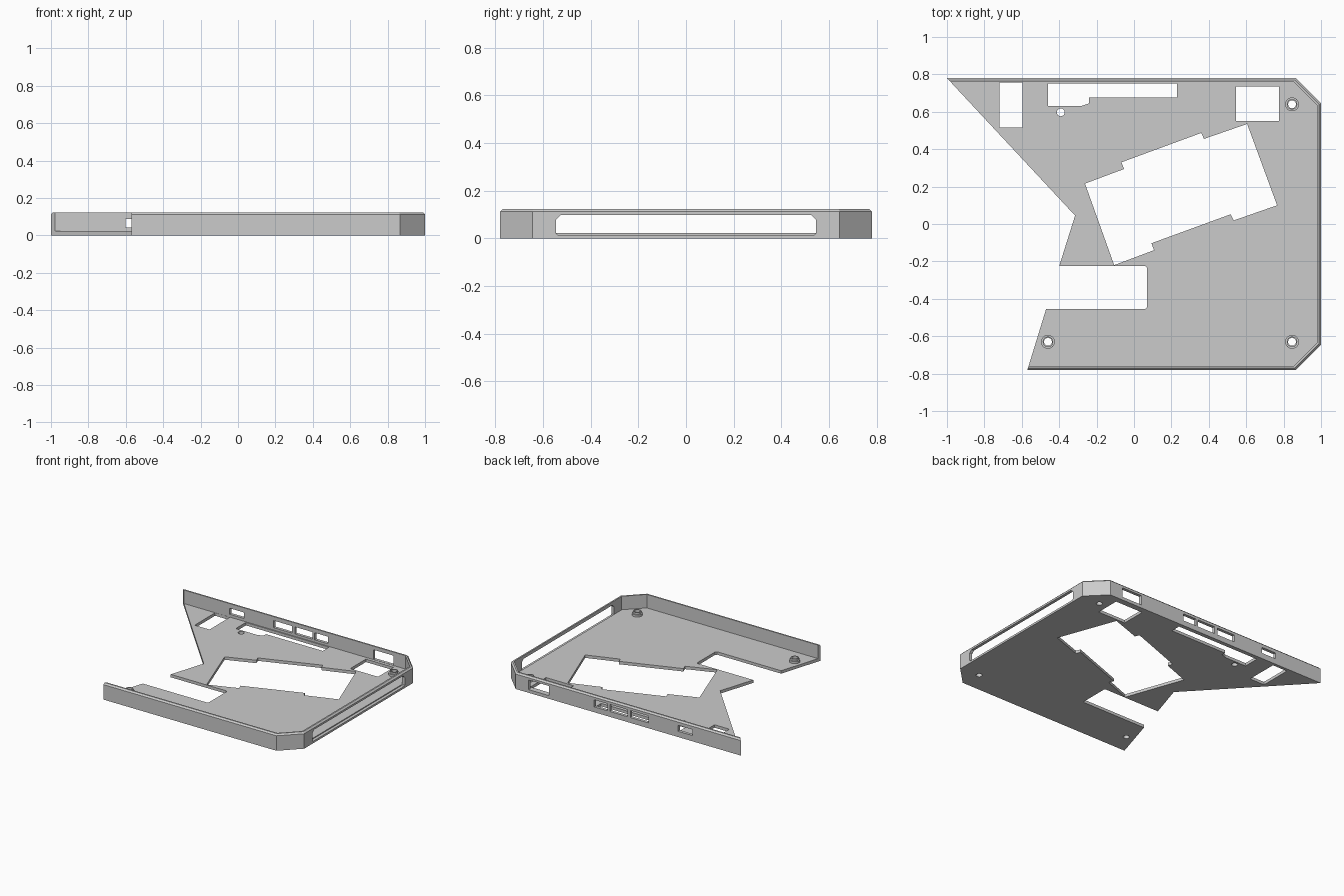
import bpy, bmesh, math
from mathutils import Matrix

old = bpy.data.objects.get("Cube")
if old:
    bpy.data.objects.remove(old, do_unlink=True)

grey = bpy.data.materials.new("light_grey")
grey.use_nodes = True
colour = (0.6, 0.6, 0.6, 1)
grey.diffuse_color = colour
grey.node_tree.nodes["Principled BSDF"].inputs["Base Color"].default_value = colour

FLOOR, RIM, CHAMFER, THICK = 0.022, 0.123, 0.011, 0.022


def loft(name, rings, closed=False):
    """Skin equal-length rings, capping both ends unless closed."""
    bm = bmesh.new()
    rows = [[bm.verts.new(p) for p in ring] for ring in rings]
    count = len(rows[0])
    pairs = list(zip(rows, rows[1:]))
    if closed:
        pairs.append((rows[-1], rows[0]))
    for a, b in pairs:
        for i in range(count):
            j = (i + 1) % count
            bm.faces.new((a[i], a[j], b[j], b[i]))
    if not closed:
        bm.faces.new(rows[0])
        bm.faces.new(rows[-1])
    bmesh.ops.recalc_face_normals(bm, faces=bm.faces)
    mesh = bpy.data.meshes.new(name)
    bm.to_mesh(mesh)
    bm.free()
    mesh.materials.append(grey)
    obj = bpy.data.objects.new(name, mesh)
    bpy.context.collection.objects.link(obj)
    return obj


def prism(name, pts, z0, z1):
    return loft(name, [[(x, y, z) for x, y in pts] for z in (z0, z1)])


def rect(x0, x1, y0, y1):
    return [(x0, y0), (x1, y0), (x1, y1), (x0, y1)]


def circle(cx, cy, r, n=32):
    return [(cx + r * math.cos(2 * math.pi * i / n), cy + r * math.sin(2 * math.pi * i / n)) for i in range(n)]


def cut(obj, cutters):
    for cutter in cutters:
        cutter.hide_render = True
        mod = obj.modifiers.new("cut", 'BOOLEAN')
        mod.operation = 'DIFFERENCE'
        mod.solver = 'EXACT'
        mod.object = cutter
        bpy.context.view_layer.objects.active = obj
        bpy.ops.object.modifier_apply(modifier=mod.name)


def wall_line(d):
    """Outer edge of the tray, from back left end round to front left end, inset by d."""
    m = d * math.tan(math.pi / 8)
    return [(-1 + 0.932 * d, 0.78 - d), (0.865 - m, 0.78 - d), (1 - d, 0.645 - m),
            (1 - d, -0.645 + m), (0.865 - m, -0.78 + d), (-0.57 + 0.308 * d, -0.78 + d)]


# Base plate with its notched left side
notch = [(-0.47, -0.455), (0.06, -0.455), (0.07, -0.445), (0.07, -0.235),
         (0.06, -0.225), (-0.4, -0.225), (-0.315, 0.045)]
plate = prism("base_plate", wall_line(0) + notch, 0, FLOOR)

# Rim wall with chamfered top edge
section = [(0, FLOOR), (0, RIM - CHAMFER), (CHAMFER, RIM), (THICK, RIM), (THICK, FLOOR)]
rings = []
for i in range(6):
    rings.append([(*wall_line(d)[i], z) for d, z in section])
wall = loft("rim_wall", rings)

# Openings through the plate
tilted = [(-0.262, 0.216), (-0.053, 0.294), (-0.067, 0.33), (0.36, 0.487), (0.374, 0.455),
          (0.605, 0.535), (0.765, 0.1), (0.533, 0.019), (0.517, 0.052), (0.093, -0.103),
          (0.107, -0.14), (-0.106, -0.22)]
stepped = [(-0.46, 0.75), (0.23, 0.75), (0.23, 0.675), (-0.24, 0.675), (-0.24, 0.645),
           (-0.285, 0.63), (-0.46, 0.63)]
bosses = [(0.845, 0.64), (0.845, -0.63), (-0.46, -0.63)]
holes = [tilted, stepped, rect(-0.72, -0.597, 0.515, 0.757), rect(0.545, 0.775, 0.55, 0.735),
         circle(-0.392, 0.597, 0.021)] + [circle(x, y, 0.021) for x, y in bosses]
plate_cutters = [prism("plate_cutter", h, -0.1, 0.1) for h in holes]

# Long vent in the right-hand wall, with clipped corners
vent = [(-0.545, 0.021), (-0.539, 0.015), (0.539, 0.015), (0.545, 0.021),
        (0.545, 0.08), (0.525, 0.098), (-0.525, 0.098), (-0.545, 0.08)]
vent_cutter = loft("vent_cutter", [[(x, y, z) for y, z in vent] for x in (0.978, 1.1)])

# Ports in the back wall: x start, x end, z start, z end
ports = [(0.59, 0.757, 0.024, 0.096), (0.105, 0.215, 0.04, 0.093), (-0.06, 0.085, 0.04, 0.093),
         (-0.235, -0.085, 0.04, 0.093), (-0.602, -0.48, 0.043, 0.088)]
port_cutters = [loft("port_cutter", [[(x, y, z) for x, z in rect(*p)] for y in (0.7, 0.9)]) for p in ports]

cut(plate, plate_cutters + [vent_cutter])
cut(wall, port_cutters + [vent_cutter])
for helper in plate_cutters + port_cutters + [vent_cutter]:
    bpy.data.objects.remove(helper, do_unlink=True)

# Stepped hollow screw bosses
profile = [(0.021, FLOOR), (0.037, FLOOR), (0.037, 0.038), (0.028, 0.038), (0.028, 0.052), (0.021, 0.052)]
for n, (x, y) in enumerate(bosses):
    boss = loft(f"screw_boss_{n + 1}", [[(*p, z) for p in circle(x, y, r)] for r, z in profile], closed=True)
    bpy.ops.object.select_all(action='DESELECT')
    boss.select_set(True)
    bpy.context.view_layer.objects.active = boss
    bpy.ops.object.shade_smooth_by_angle(angle=math.radians(35))
